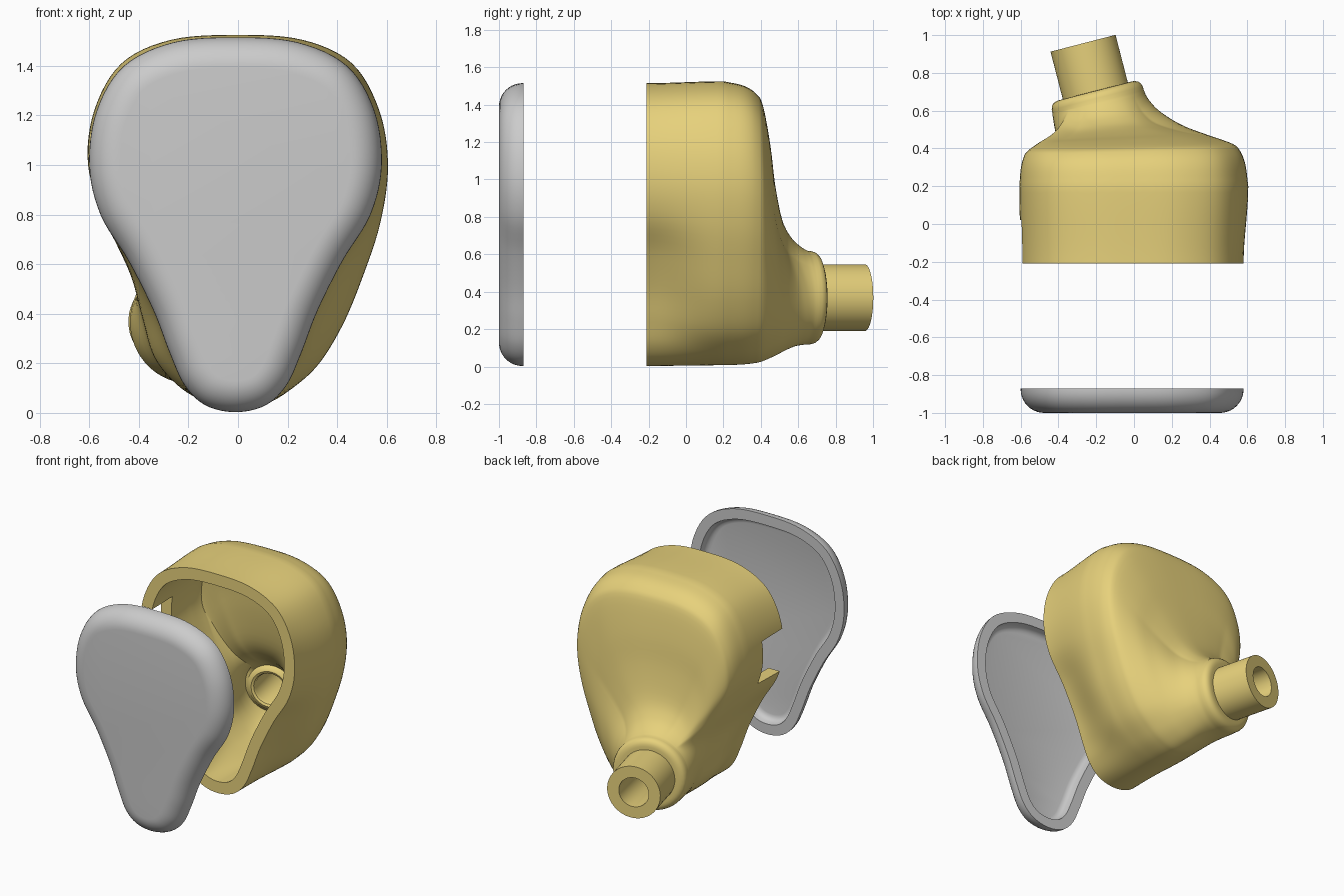
import bpy, bmesh, math
from mathutils import Vector

if "Cube" in bpy.data.objects:
    bpy.data.objects.remove(bpy.data.objects["Cube"])

SUB = 6            # spline samples per control point
WALL = 0.08


def catmull(p0, p1, p2, p3, t):
    return 0.5 * (2 * p1 + (p2 - p0) * t + (2 * p0 - 5 * p1 + 4 * p2 - p3) * t * t
                  + (3 * p1 - p0 - 3 * p2 + p3) * t ** 3)


def closed_spline(pts):
    v = [Vector(p) for p in pts]
    n = len(v)
    return [catmull(v[i - 1], v[i], v[(i + 1) % n], v[(i + 2) % n], k / SUB)
            for i in range(n) for k in range(SUB)]


def open_spline(pts, sub):
    v = [Vector(p) for p in pts]
    v = [2 * v[0] - v[1]] + v + [2 * v[-1] - v[-2]]
    out = [catmull(*v[i:i + 4], k / sub) for i in range(len(v) - 3) for k in range(sub)]
    return out + [v[-2]]


def loft(name, rings, loop=False, caps=False):
    bm = bmesh.new()
    rows = [[bm.verts.new(p) for p in r] for r in rings]
    n = len(rows[0])
    pairs = list(zip(rows, rows[1:])) + ([(rows[-1], rows[0])] if loop else [])
    for a, b in pairs:
        for j in range(n):
            k = (j + 1) % n
            bm.faces.new((a[j], a[k], b[k], b[j]))
    if caps:
        bm.faces.new(rows[0])
        bm.faces.new(rows[-1])
    bmesh.ops.recalc_face_normals(bm, faces=bm.faces)
    me = bpy.data.meshes.new(name)
    bm.to_mesh(me)
    bm.free()
    ob = bpy.data.objects.new(name, me)
    bpy.context.collection.objects.link(ob)
    return ob


def select(ob):
    bpy.ops.object.select_all(action='DESELECT')
    ob.select_set(True)
    bpy.context.view_layer.objects.active = ob


# Outlines in (x, z), running clockwise from the top
half = [(0, 1.515), (.25, 1.495), (.45, 1.40), (.56, 1.22), (.59, 1.0), (.545, .8),
        (.43, .61), (.33, .41), (.265, .24), (.205, .11), (.12, .03), (0, .003)]
pear = closed_spline([(x - .01, z) for x, z in half]
                     + [(-x - .01, z) for x, z in half[-2:0:-1]])
egg = closed_spline([
    (0, 1.525), (.26, 1.505), (.46, 1.41), (.57, 1.22), (.605, 1.0), (.575, .77),
    (.50, .54), (.42, .35), (.32, .19), (.20, .085), (.10, .03), (0, .007),
    (-.10, .03), (-.23, .10), (-.335, .22), (-.385, .38), (-.435, .56), (-.54, .79),
    (-.605, 1.0), (-.58, 1.22), (-.47, 1.41), (-.27, 1.505)])
N = len(pear)

# Nozzle frame
C = Vector((-.205, .705, .368))
axis = Vector((-.25, .968, 0)).normalized()
U = Vector((axis.y, -axis.x, 0))
ang = [math.atan2(p.y - C.z, p.x - C.x) for p in egg]


def nozzle_ring(r, d):
    return [C + axis * d + U * (r * math.cos(a)) + Vector((0, 0, r * math.sin(a))) for a in ang]


# Shell side wall: pear at the rim widening to the egg
Y0, Y1 = -.21, .2
body = []
for i in range(12):
    t = i / 12
    w = t * t * (3 - 2 * t)
    body.append([Vector((q.x, Y0 + (Y1 - Y0) * t, q.y))
                 for q in (a.lerp(b, w) for a, b in zip(pear, egg))])

# Shell back: egg shrinking into the nozzle base (inset, long-side rise, short-side rise)
prof = open_spline([(0, 0, 0), (.025, .23, .2), (.07, .375, .33), (.14, .455, .43),
                    (.36, .535, .58), (.58, .585, .70), (.80, .67, .83), (.91, .78, .91),
                    (.97, .90, .96), (1, 1, 1)], 4)
base = nozzle_ring(.25, -.06)
for a, b_long, b_short in prof:
    ring = []
    for q, n in zip(egg, base):
        dist = math.hypot(q.x - n.x, q.y - n.z)
        w = min(1, max(0, (dist - .25) / .55))
        b = b_short + (b_long - b_short) * w
        ring.append(Vector((q.x + (n.x - q.x) * a, Y1 + (n.y - Y1) * b, q.y + (n.z - q.y) * a)))
    body.append(ring)

# Inner wall: body offset inwards
inner = []
for i, r in enumerate(body[:-3]):
    lo, hi = body[max(i - 1, 0)], body[i + 1]
    ring = []
    for j in range(N):
        nrm = (r[(j + 1) % N] - r[j - 1]).cross(hi[j] - lo[j]).normalized()
        p = r[j] - nrm * WALL
        if i == 0:
            p.y = Y0
        ring.append(p)
    inner.append(ring)

# Nozzle shoulder, tube, bore and inner lip
nozzle = [nozzle_ring(r, d) for r, d in (
    (.249, -.04), (.243, -.022), (.232, -.009), (.215, -.002), (.2, 0), (.178, 0),
    (.178, .26), (.1, .26), (.1, -.09), (.107, -.108), (.122, -.115), (.14, -.108), (.155, -.09))]

shell = loft("earpiece_shell", body + nozzle + inner[::-1], loop=True)

# Connector notch in the left rim
bpy.ops.mesh.primitive_cube_add(size=1, location=(-.62, -.19, .99))
cutter = bpy.context.object
cutter.name = "notch_cutter"
cutter.scale = (.36, .42, .30)
cutter.hide_render = True
mod = shell.modifiers.new("notch", 'BOOLEAN')
mod.operation = 'DIFFERENCE'
mod.solver = 'EXACT'
mod.object = cutter
select(shell)
bpy.ops.object.modifier_apply(modifier="notch")
bpy.data.objects.remove(cutter)

gold = bpy.data.materials.new("gold")
gold.diffuse_color = (.80, .64, .20, 1)
gold.use_nodes = True
gold.node_tree.nodes["Principled BSDF"].inputs["Base Color"].default_value = gold.diffuse_color
shell.data.materials.clear()
shell.data.materials.append(gold)


# Faceplate: rounded front edge, recessed back
def plate_ring(d, y):
    out = []
    for j in range(N):
        t = (pear[(j + 1) % N] - pear[j - 1]).normalized()
        out.append(Vector((pear[j].x - d * -t.y, y, pear[j].y - d * t.x)))
    # inward normal of a clockwise outline is (t.z, -t.x)
    return out


R = .125
front = [(R - R * math.cos(k * math.pi / 20), -.875 - R * math.sin(k * math.pi / 20))
         for k in range(10, -1, -1)]
back = [(0, -.87), (.07, -.87), (.075, -.90), (.083, -.915), (.097, -.926), (.115, -.93)]
plate = loft("faceplate", [plate_ring(d, y) for d, y in front + back], caps=True)

for ob in (shell, plate):
    select(ob)
    bpy.ops.object.shade_smooth_by_angle(angle=math.radians(35))
